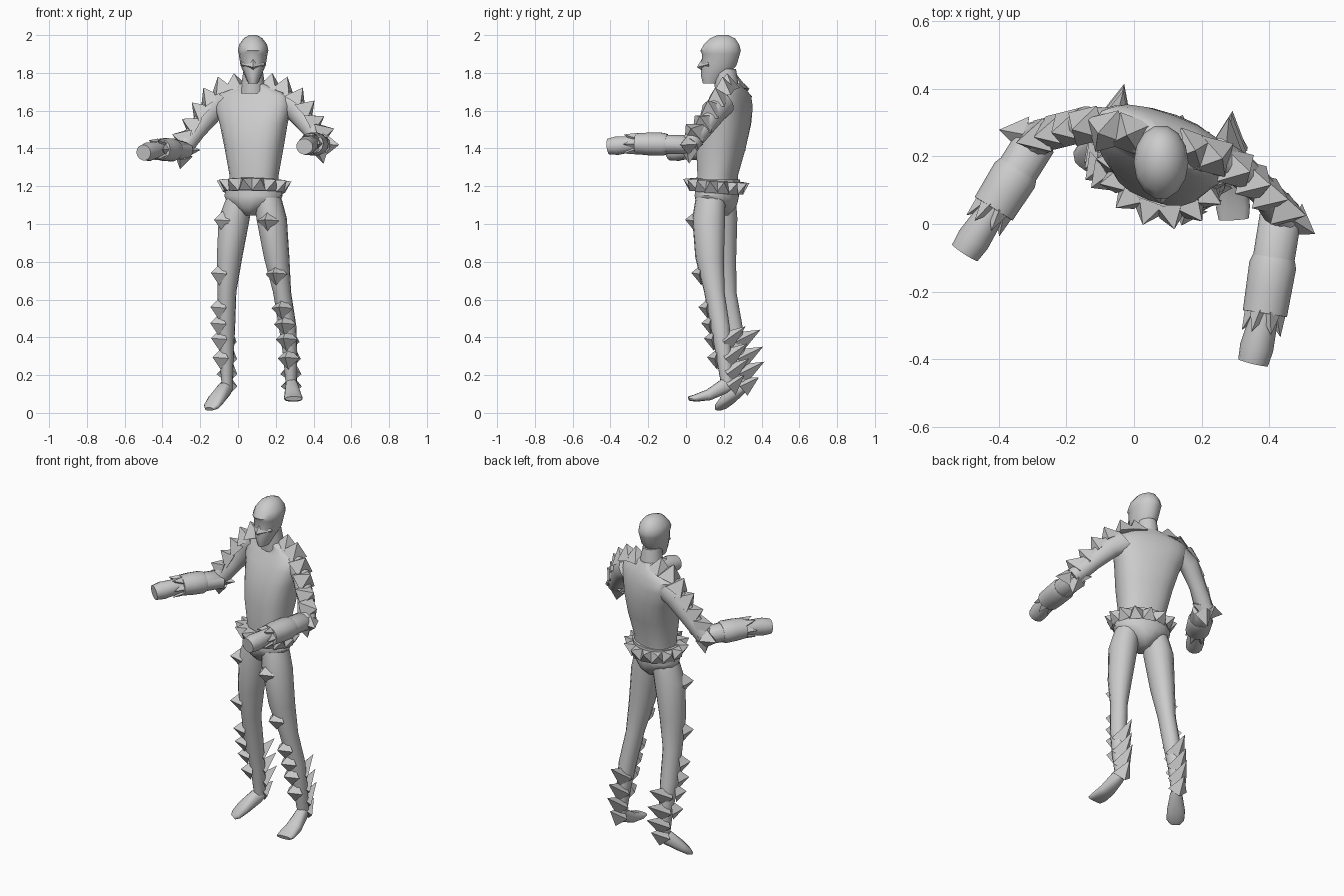
import bpy, bmesh, math
from mathutils import Vector

cube = bpy.data.objects.get("Cube")
if cube:
    bpy.data.objects.remove(cube, do_unlink=True)

UP = Vector((0, 0, 1))
X = Vector((1, 0, 0))
YAW = math.radians(-20)
ACROSS = Vector((math.cos(YAW), math.sin(YAW), 0))


def finish(name, bm, smooth):
    bmesh.ops.recalc_face_normals(bm, faces=bm.faces)
    mesh = bpy.data.meshes.new(name)
    bm.to_mesh(mesh)
    bm.free()
    obj = bpy.data.objects.new(name, mesh)
    bpy.context.collection.objects.link(obj)
    if smooth:
        bpy.ops.object.select_all(action='DESELECT')
        obj.select_set(True)
        bpy.context.view_layer.objects.active = obj
        bpy.ops.object.shade_smooth_by_angle(angle=math.radians(48))


def loft(name, rings, u=None, sides=14, smooth=True, power=1):
    """Loft rings (x, y, z, half width, half depth); power below 1 squares them."""
    if u is None:
        run = (Vector(rings[-1][:3]) - Vector(rings[0][:3])).normalized()
        u = run.cross(UP).normalized()
        v = u.cross(run)
    else:
        v = UP.cross(u)
    bm = bmesh.new()
    loops = []
    for x, y, z, a, b in rings:
        loop = []
        for i in range(sides):
            t = math.tau * i / sides
            c, s = (math.copysign(abs(f(t)) ** power, f(t))
                    for f in (math.cos, math.sin))
            loop.append(bm.verts.new(Vector((x, y, z)) + u * a * c + v * b * s))
        loops.append(loop)
    for low, high in zip(loops, loops[1:]):
        for i in range(sides):
            j = (i + 1) % sides
            bm.faces.new((low[i], low[j], high[j], high[i]))
    bm.faces.new(loops[0])
    bm.faces.new(loops[-1])
    finish(name, bm, smooth)


def spikes(name, items, turn=0.0):
    """Four-sided spikes from (base centre, tip, base radius)."""
    bm = bmesh.new()
    for base, tip, radius in items:
        base, tip = Vector(base), Vector(tip)
        run = (tip - base).normalized()
        u = run.cross(UP if abs(run.z) < 0.95 else ACROSS).normalized()
        v = u.cross(run)
        corners = []
        for i in range(4):
            t = turn + math.tau * i / 4
            corners.append(bm.verts.new(
                base + (u * math.cos(t) + v * math.sin(t)) * radius))
        top = bm.verts.new(tip)
        bm.faces.new(corners)
        for i in range(4):
            bm.faces.new((corners[i], corners[(i + 1) % 4], top))
    finish(name, bm, False)


def sample(rings, z):
    """Centre and radii of a leg at height z."""
    for p, q in zip(rings, rings[1:]):
        if q[2] <= z <= p[2]:
            return Vector(p).lerp(Vector(q), (p[2] - z) / (p[2] - q[2]))


# Torso, pelvis and belt
loft("torso", [
    (.085, .165, 1.18, .13, .1), (.085, .168, 1.26, .13, .1),
    (.085, .185, 1.4, .155, .122), (.083, .21, 1.53, .182, .12),
    (.08, .228, 1.62, .21, .1), (.08, .24, 1.68, .205, .075),
    (.08, .24, 1.712, .14, .06), (.08, .225, 1.745, .06, .055)],
    ACROSS, 20, power=.82)
loft("briefs", [
    (.082, .165, 1.22, .14, .105), (.082, .163, 1.15, .163, .113),
    (.08, .163, 1.12, .145, .11), (.077, .165, 1.085, .085, .1),
    (.075, .165, 1.045, .035, .06)], ACROSS, 14)
loft("belt", [(.085, .16, z, .15, .122) for z in (1.175, 1.235)],
     ACROSS, 16, False)

belt_spikes = []
for i in range(14):
    t = math.tau * (i + .5) / 14
    out = ACROSS * math.cos(t) * .145 + UP.cross(ACROSS) * math.sin(t) * .116
    base = Vector((.085, .16, 1.2 - .012 * math.sin(t))) + out
    belt_spikes.append((base, base + out.normalized() * .057 + UP * .028, .052))
spikes("belt_spikes", belt_spikes, math.pi / 4)

# Head with a brow and a ridged nose
loft("neck", [(.08, .22, 1.69, .07, .065), (.08, .205, 1.82, .05, .06)], X, 12)
loft("head", [
    (.08, .13, 1.745, .026, .042), (.08, .15, 1.785, .043, .073),
    (.08, .175, 1.84, .067, .095), (.08, .185, 1.9, .076, .103),
    (.08, .183, 1.918, .081, .11), (.08, .188, 1.95, .074, .096),
    (.08, .193, 1.983, .05, .068), (.08, .195, 2, .02, .028)], X, 14)
spikes("nose", [((.08, .12, 1.845), (.08, .058, 1.83), .065)])

# Arms
arms = {
    "right": dict(
        upper=[(-.06, .285, 1.645, .06, .075), (-.14, .298, 1.6, .05, .065),
               (-.215, .282, 1.5, .045, .05), (-.3, .245, 1.39, .055, .05)],
        elbow=(-.29, .245, 1.39), cuff=(-.415, .045, 1.395),
        hand=(-.5, -.085, 1.378),
        ridge=[(-.01, .265, 1.715), (-.08, .275, 1.7), (-.14, .29, 1.65),
               (-.185, .285, 1.585), (-.225, .275, 1.515), (-.27, .26, 1.45)],
        side=-1),
    "left": dict(
        upper=[(.235, .2, 1.645, .06, .075), (.31, .163, 1.6, .05, .065),
               (.38, .1, 1.51, .045, .05), (.45, .015, 1.42, .055, .05)],
        elbow=(.433, .02, 1.42), cuff=(.387, -.265, 1.425),
        hand=(.352, -.41, 1.41),
        ridge=[(.17, .22, 1.715), (.235, .2, 1.7), (.3, .165, 1.65),
               (.345, .13, 1.595), (.385, .09, 1.53), (.43, .045, 1.48)],
        side=1),
}
for side, arm in arms.items():
    loft(side + "_upper_arm", arm["upper"])
    elbow, cuff, hand = (Vector(arm[k]) for k in ("elbow", "cuff", "hand"))

    def along(p, q, profile):
        return [(*p.lerp(q, t), a, b) for t, a, b in profile]

    loft(side + "_forearm", along(elbow, cuff, [
        (-.06, .04, .035), (0, .062, .05), (.5, .062, .052)]))
    loft(side + "_gauntlet", along(elbow, cuff, [
        (.42, .063, .055), (.5, .07, .062), (.75, .068, .062), (1, .066, .056)]))
    loft(side + "_hand", along(cuff, hand, [
        (-.1, .042, .045), (.3, .045, .045), (.7, .05, .05), (1, .045, .042)]))

    # Spikes run from the neck down to the elbow
    outward = Vector((arm["side"], -.25, 0))
    row = []
    for i, p in enumerate(arm["ridge"]):
        lean = i / 5
        aim = (UP * (1.1 - .8 * lean) + outward * (.15 + .8 * lean)).normalized()
        row.append((p, Vector(p) + aim * .085, .072))
    spikes(side + "_shoulder_spikes", row, math.pi / 4)

    run = (hand - elbow).normalized()
    across = run.cross(UP).normalized()
    out = across if across.x * arm["side"] > 0 else -across
    spikes(side + "_elbow_spikes", [
        (elbow + out * .035, elbow + out * .11 + run * .03, .055),
        (elbow - UP * .02, elbow - UP * .1 + out * .02, .055),
        (elbow - run * .01, elbow - run * .06 - out * .07, .045)])
    wrist = []
    for i in range(6):
        t = math.tau * i / 6
        ring = across * math.cos(t) + UP * math.sin(t)
        wrist.append((cuff + ring * .035, cuff + ring * .058 + run * .06, .028))
    spikes(side + "_wrist_spikes", wrist)

# Legs and feet
legs = {
    "right": dict(
        rings=[(.01, .185, 1.14, .07, .08), (-.02, .185, 1.03, .082, .088),
               (-.045, .19, .82, .066, .077), (-.058, .21, .64, .048, .058),
               (-.063, .245, .46, .047, .055), (-.06, .275, .3, .037, .042),
               (-.058, .29, .14, .028, .033)],
        foot=[(-.045, .315, .145, .022, .022), (-.07, .275, .125, .035, .04),
              (-.115, .22, .07, .05, .03), (-.14, .185, .035, .048, .02),
              (-.152, .17, .02, .028, .01)],
        front=Vector((-.8, -.6, .1)), back=Vector((.25, 1, .55))),
    "left": dict(
        rings=[(.158, .13, 1.14, .07, .08), (.178, .12, 1.03, .08, .088),
               (.205, .125, .82, .066, .077), (.233, .15, .64, .047, .055),
               (.262, .18, .46, .046, .052), (.277, .2, .3, .037, .042),
               (.282, .22, .14, .028, .033)],
        foot=[(.28, .25, .16, .022, .025), (.284, .2, .14, .033, .04),
              (.29, .12, .095, .045, .03), (.293, .05, .078, .05, .02),
              (.295, .015, .075, .045, .012)],
        front=Vector((-.3, -.95, .1)), back=Vector((.1, 1, .75))),
}
for side, leg in legs.items():
    loft(side + "_leg", leg["rings"], ACROSS)
    loft(side + "_foot", leg["foot"], power=.8)
    front, back = leg["front"].normalized(), leg["back"].normalized()

    # Shin and thigh spikes
    row = []
    for z in (1.01, .73, .55, .465, .385, .285):
        x, y, z, a, b = sample(leg["rings"], z)
        base = Vector((x, y, z)) + front * b * .8
        row.append((base, base + front * .062, .06))
    spikes(side + "_shin_spikes", row)

    # Long swept spikes behind the calf
    row = []
    for z in (.375, .285, .205, .14):
        x, y, z, a, b = sample(leg["rings"], z)
        base = Vector((x, y, z)) + Vector((0, b * .3, 0))
        row.append((base, base + back * (.14 if z > .2 else .1), .056))
    spikes(side + "_calf_spikes", row)
